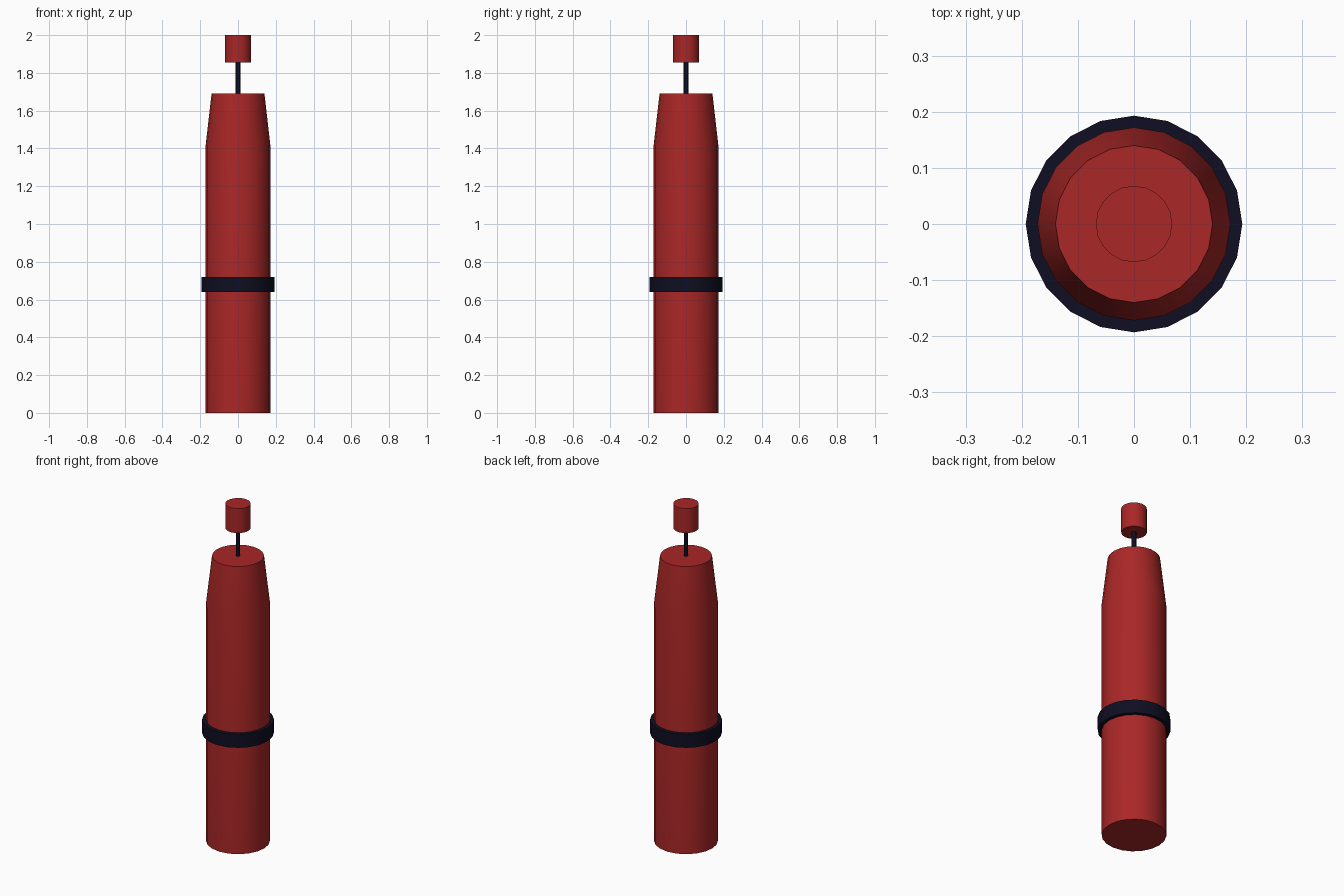
import bpy, bmesh, math

if "Cube" in bpy.data.objects:
    bpy.data.objects.remove(bpy.data.objects["Cube"])


def material(name, rgb):
    m = bpy.data.materials.new(name)
    m.diffuse_color = (*rgb, 1.0)
    m.use_nodes = True
    m.node_tree.nodes["Principled BSDF"].inputs["Base Color"].default_value = m.diffuse_color
    return m


red = material("red", (0.40, 0.02, 0.02))
navy = material("dark navy", (0.0045, 0.0045, 0.016))


def lathe(name, profile, mat, sides=20, closed=False):
    """Spin (radius, z) points around z; ends are capped unless the profile is closed."""
    bm = bmesh.new()
    rings = []
    for r, z in profile:
        angles = [2 * math.pi * i / sides for i in range(sides)]
        rings.append([bm.verts.new((r * math.cos(a), r * math.sin(a), z)) for a in angles])
    pairs = list(zip(rings, rings[1:]))
    if closed:
        pairs.append((rings[-1], rings[0]))
    else:
        bm.faces.new(rings[0][::-1])
        bm.faces.new(rings[-1])
    for a, b in pairs:
        for i in range(sides):
            j = (i + 1) % sides
            bm.faces.new((a[i], a[j], b[j], b[i]))
    bmesh.ops.recalc_face_normals(bm, faces=bm.faces)
    mesh = bpy.data.meshes.new(name)
    bm.to_mesh(mesh)
    bm.free()
    mesh.materials.append(mat)
    ob = bpy.data.objects.new(name, mesh)
    bpy.context.collection.objects.link(ob)
    # smooth sides, crisp rims
    bpy.ops.object.select_all(action='DESELECT')
    ob.select_set(True)
    bpy.context.view_layer.objects.active = ob
    bpy.ops.object.shade_smooth_by_angle(angle=math.radians(30))
    return ob


# Main cylinder with tapered shoulder
lathe("body", [(0.172, 0), (0.172, 1.41), (0.14, 1.69)], red)
# Dark band around the body
lathe("band", [(0.17, 0.64), (0.193, 0.64), (0.193, 0.72), (0.17, 0.72)], navy, closed=True)
# Thin rod and its end knob
lathe("rod", [(0.012, 1.68), (0.012, 1.87)], navy)
lathe("knob", [(0.068, 1.855), (0.068, 2.0)], red)
